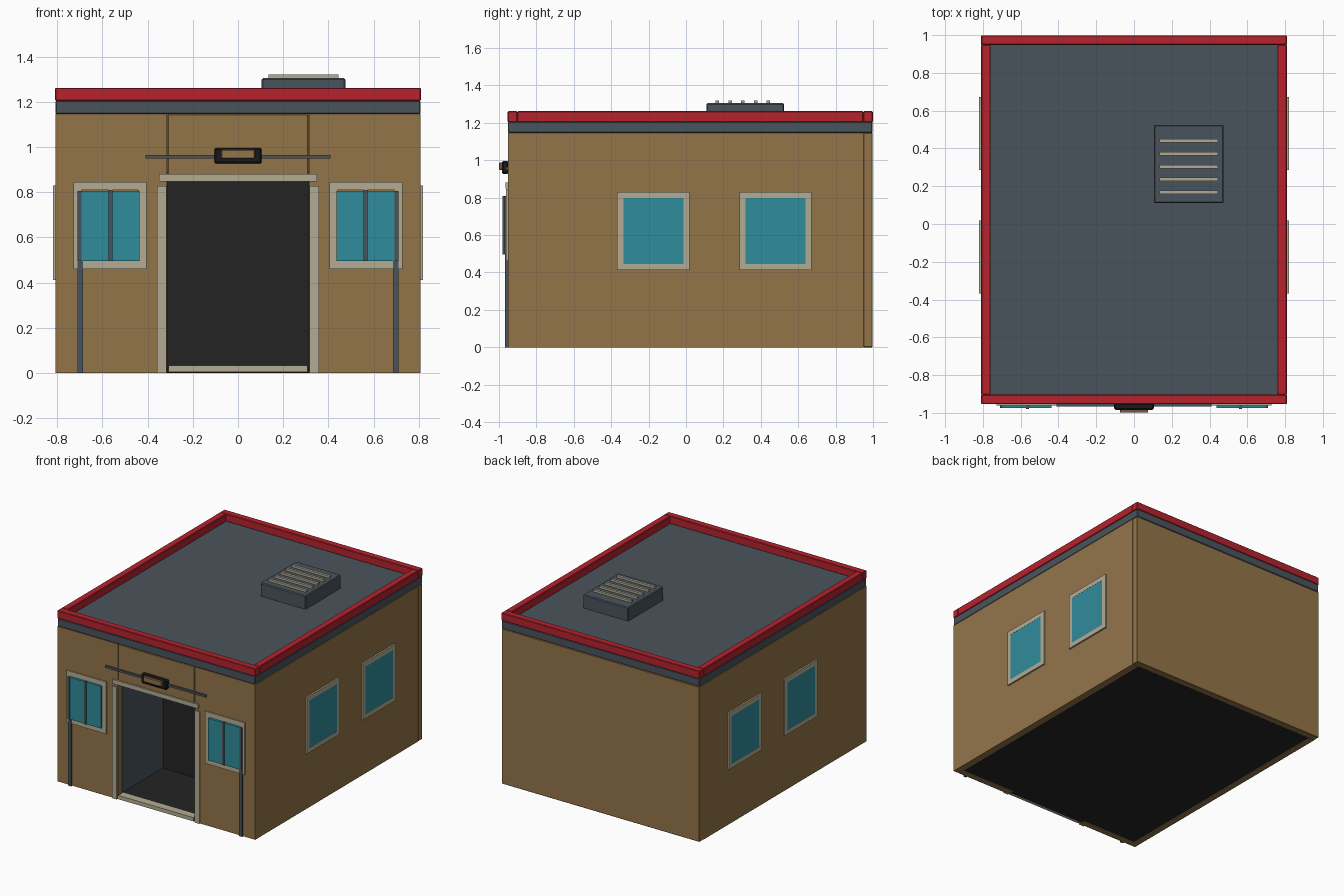
import bpy, bmesh

if "Cube" in bpy.data.objects:
    bpy.data.objects.remove(bpy.data.objects["Cube"])


def lin(c):
    c /= 255
    return c / 12.92 if c <= 0.04045 else ((c + 0.055) / 1.055) ** 2.4


def material(name, hexcol):
    m = bpy.data.materials.new(name)
    rgb = [lin((hexcol >> s) & 255) for s in (16, 8, 0)]
    m.diffuse_color = (*rgb, 1)
    m.use_nodes = True
    m.node_tree.nodes["Principled BSDF"].inputs["Base Color"].default_value = m.diffuse_color
    return m


TAN = material("tan wall", 0x94754A)
SLATE = material("slate grey", 0x4A545C)
RED = material("red trim", 0xB5222D)
CREAM = material("cream trim", 0xB3AB93)
GLASS = material("teal glass", 0x2F8C9B)
CHAR = material("charcoal", 0x242424)
BLACK = material("black", 0x191A1C)


def boxes(name, mat, spans, bevel=0.0):
    """One object made of boxes, each given as (x0, x1, y0, y1, z0, z1)."""
    bm = bmesh.new()
    for x0, x1, y0, y1, z0, z1 in spans:
        geo = bmesh.ops.create_cube(bm, size=1)
        for v in geo["verts"]:
            v.co = ((x0 + x1) / 2 + v.co.x * (x1 - x0),
                    (y0 + y1) / 2 + v.co.y * (y1 - y0),
                    (z0 + z1) / 2 + v.co.z * (z1 - z0))
    me = bpy.data.meshes.new(name)
    bm.to_mesh(me)
    bm.free()
    me.materials.append(mat)
    ob = bpy.data.objects.new(name, me)
    bpy.context.collection.objects.link(ob)
    if bevel:
        mod = ob.modifiers.new("bevel", "BEVEL")
        mod.width = bevel
        mod.segments = 1
    return ob


def ring(a0, a1, b0, b1, w):
    """Four rectangles (a0, a1, b0, b1) that border a rectangle."""
    return [(a0, a1, b0, b0 + w), (a0, a1, b1 - w, b1),
            (a0, a0 + w, b0 + w, b1 - w), (a1 - w, a1, b0 + w, b1 - w)]


def mirror_x(span):
    x0, x1, *rest = span
    return (-x1, -x0, *rest)


X, F, B = 0.808, -0.953, 0.998      # half width, front, back
T, H = 0.05, 1.145                  # wall thickness and height
D = 0.313                           # half width of the doorway

# Walls
boxes("back_wall", TAN, [(-X, X, B - T, B, 0, H)], 0.003)
for side, flip in (("right", False), ("left", True)):
    m = mirror_x if flip else (lambda s: s)
    boxes(side + "_wall", TAN, [m((X - T, X, F, B - T, 0, H))])
    boxes(side + "_front_wall", TAN, [m((D + 0.002, X - T, F, F + T, 0, H))])
boxes("door_header", TAN, [(-D + 0.002, D - 0.002, F, F + T, 0.85, H)], 0.003)

# Floor and entrance recess
boxes("floor", CHAR, [(-X + T, X - T, F + T, B - T, 0.001, 0.03),
                      (-D, D, F + 0.02, F + T, 0.001, 0.025)])
boxes("recess_sides", SLATE, [(-D - 0.04, -D, F + T, -0.43, 0.03, 0.89),
                              (D, D + 0.04, F + T, -0.43, 0.03, 0.89),
                              (-D, D, F + T, -0.43, 0.85, 0.89)])
boxes("recess_back", CHAR, [(-D - 0.04, D + 0.04, -0.43, -0.40, 0.03, 0.89)])

# Roof band and red parapet
boxes("roof_slab", SLATE, [(-X, X, F, B, H, 1.206)], 0.005)
boxes("parapet", RED, [(a, b, c, d, 1.204, 1.262)
                       for a, b, c, d in ring(-0.81, 0.81, F - 0.001, B + 0.001, 0.051)], 0.004)

# Roof vent with slats
boxes("roof_vent", SLATE, [(0.105, 0.475, 0.11, 0.525, 1.2, 1.305)], 0.006)
boxes("vent_slats", CREAM, [(0.135, 0.445, y - 0.009, y + 0.009, 1.3, 1.32)
                            for y in (0.168, 0.236, 0.304, 0.372, 0.44)])

# Door trim
boxes("door_jambs", CREAM, [(s * 0.3375 - 0.02, s * 0.3375 + 0.02, F - 0.009, F + 0.01, 0, 0.828)
                            for s in (-1, 1)])
boxes("door_lintel", CREAM, [(-0.35, 0.35, F - 0.011, F + 0.01, 0.848, 0.88)])
boxes("threshold", CREAM, [(-0.308, 0.308, F - 0.006, F + 0.05, 0.004, 0.032)])

# Side windows
for side, flip in (("right", False), ("left", True)):
    m = mirror_x if flip else (lambda s: s)
    for i, y in enumerate((-0.368, 0.285)):
        boxes(f"{side}_window_frame_{i + 1}", CREAM,
              [m((X - 0.005, 0.820, *r)) for r in ring(y, y + 0.387, 0.412, 0.83, 0.033)])
        boxes(f"{side}_window_glass_{i + 1}", GLASS,
              [m((X - 0.005, 0.819, y + 0.032, y + 0.355, 0.444, 0.798))])

    # Front windows and corner posts
    boxes(side + "_front_frame", CREAM,
          [m((a, b, F - 0.009, F + 0.005, c, d))
           for a, b, c, d in ring(0.405, 0.728, 0.46, 0.845, 0.036)])
    boxes(side + "_front_glass", GLASS, [m((0.437, 0.696, F - 0.02, F + 0.005, 0.496, 0.806))])
    boxes(side + "_front_mullion", SLATE, [m((0.556, 0.573, F - 0.027, F, 0.496, 0.81))])
    boxes(side + "_post", SLATE, [m((0.687, 0.71, F - 0.014, F + 0.005, 0, 0.496)),
                                  m((0.693, 0.71, F - 0.021, F + 0.005, 0.496, 0.806))])

# Rod and lamp above the door
boxes("sign_rod", SLATE, [(-0.41, 0.41, F - 0.012, F + 0.005, 0.949, 0.965)])
boxes("lamp_housing", BLACK, [(-0.105, 0.105, -0.985, F + 0.005, 0.926, 0.996)], 0.008)
boxes("lamp_panel", TAN, [(-0.075, 0.075, -0.999, -0.98, 0.948, 0.988)], 0.004)
